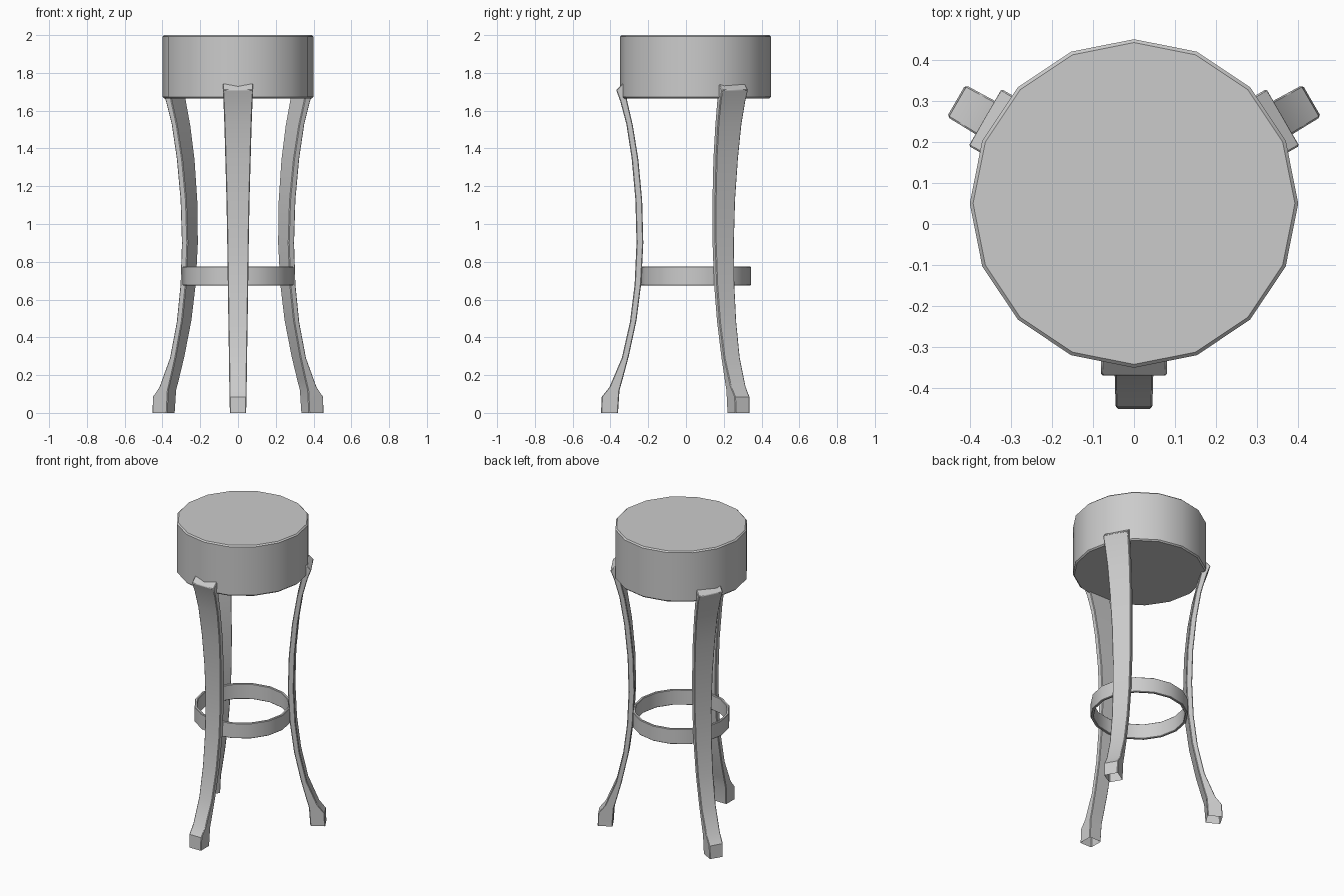
import bpy, bmesh, math
from mathutils import Matrix

if "Cube" in bpy.data.objects:
    bpy.data.objects.remove(bpy.data.objects["Cube"])

CY = 0.05      # the seat axis sits slightly behind the origin
SIDES = 16


def finish(name, bm, bevel):
    bmesh.ops.recalc_face_normals(bm, faces=bm.faces)
    me = bpy.data.meshes.new(name)
    bm.to_mesh(me)
    bm.free()
    ob = bpy.data.objects.new(name, me)
    bpy.context.collection.objects.link(ob)
    mod = ob.modifiers.new("Bevel", "BEVEL")
    mod.width, mod.segments = bevel, 1
    mod.limit_method, mod.angle_limit = "ANGLE", math.radians(50)
    bpy.ops.object.select_all(action="DESELECT")
    ob.select_set(True)
    bpy.context.view_layer.objects.active = ob
    bpy.ops.object.shade_smooth_by_angle(angle=math.radians(35))
    return ob


def lathe(name, profile, bevel):
    """Revolve a closed (radius, z) loop; radius 0 points are merged."""
    bm = bmesh.new()
    rings = []
    for i in range(SIDES):
        a = math.tau * i / SIDES
        rings.append([bm.verts.new((r * math.cos(a), CY + r * math.sin(a), z))
                      for r, z in profile])
    n = len(profile)
    for i in range(SIDES):
        p, q = rings[i], rings[(i + 1) % SIDES]
        for j in range(n):
            k = (j + 1) % n
            bm.faces.new((p[j], p[k], q[k], q[j]))
    return finish(name, bm, bevel)


# Seat: thick 16-sided drum
bm = bmesh.new()
bmesh.ops.create_cone(bm, cap_ends=True, segments=SIDES, radius1=0.4, radius2=0.4,
                      depth=0.335,
                      matrix=Matrix.Translation((0, CY, 1.8325)))
bmesh.ops.rotate(bm, verts=bm.verts, cent=(0, CY, 0),
                 matrix=Matrix.Rotation(math.pi / 2, 3, "Z"))
finish("seat", bm, 0.008)

# Foot ring: thin hoop touching the inside of the legs
lathe("foot_ring", [(0.293, 0.675), (0.293, 0.775), (0.276, 0.775), (0.276, 0.675)], 0.003)

# Leg sections: outer radius, outer z, inner radius, inner z, half width
SECTIONS = [
    (0.500, 0.000, 0.410, 0.000, 0.043),
    (0.496, 0.085, 0.402, 0.120, 0.045),
    (0.456, 0.135, 0.385, 0.180, 0.046),
    (0.390, 0.290, 0.353, 0.300, 0.048),
    (0.347, 0.480, 0.312, 0.490, 0.051),
    (0.322, 0.680, 0.287, 0.685, 0.054),
    (0.312, 0.900, 0.276, 0.900, 0.057),
    (0.318, 1.130, 0.282, 1.125, 0.061),
    (0.338, 1.350, 0.302, 1.340, 0.067),
    (0.366, 1.530, 0.331, 1.520, 0.072),
    (0.398, 1.650, 0.361, 1.650, 0.077),
    (0.420, 1.710, 0.380, 1.747, 0.080),
]


def leg(name, angle):
    bm = bmesh.new()
    prev = None
    for ro, zo, ri, zi, w in SECTIONS:
        ring = [bm.verts.new(c) for c in
                ((ro, -w, zo), (ro, w, zo), (ri, w, zi), (ri, -w, zi))]
        if prev:
            for j in range(4):
                k = (j + 1) % 4
                bm.faces.new((prev[j], prev[k], ring[k], ring[j]))
        prev = ring
    bm.faces.new(prev)   # capped top, open foot
    bm.transform(Matrix.Translation((0, CY, 0)) @ Matrix.Rotation(math.radians(angle), 4, "Z"))
    return finish(name, bm, 0.004)


# Three sabre legs, 120 degrees apart
for name, angle in (("front_leg", -90), ("back_right_leg", 30), ("back_left_leg", 150)):
    leg(name, angle)
